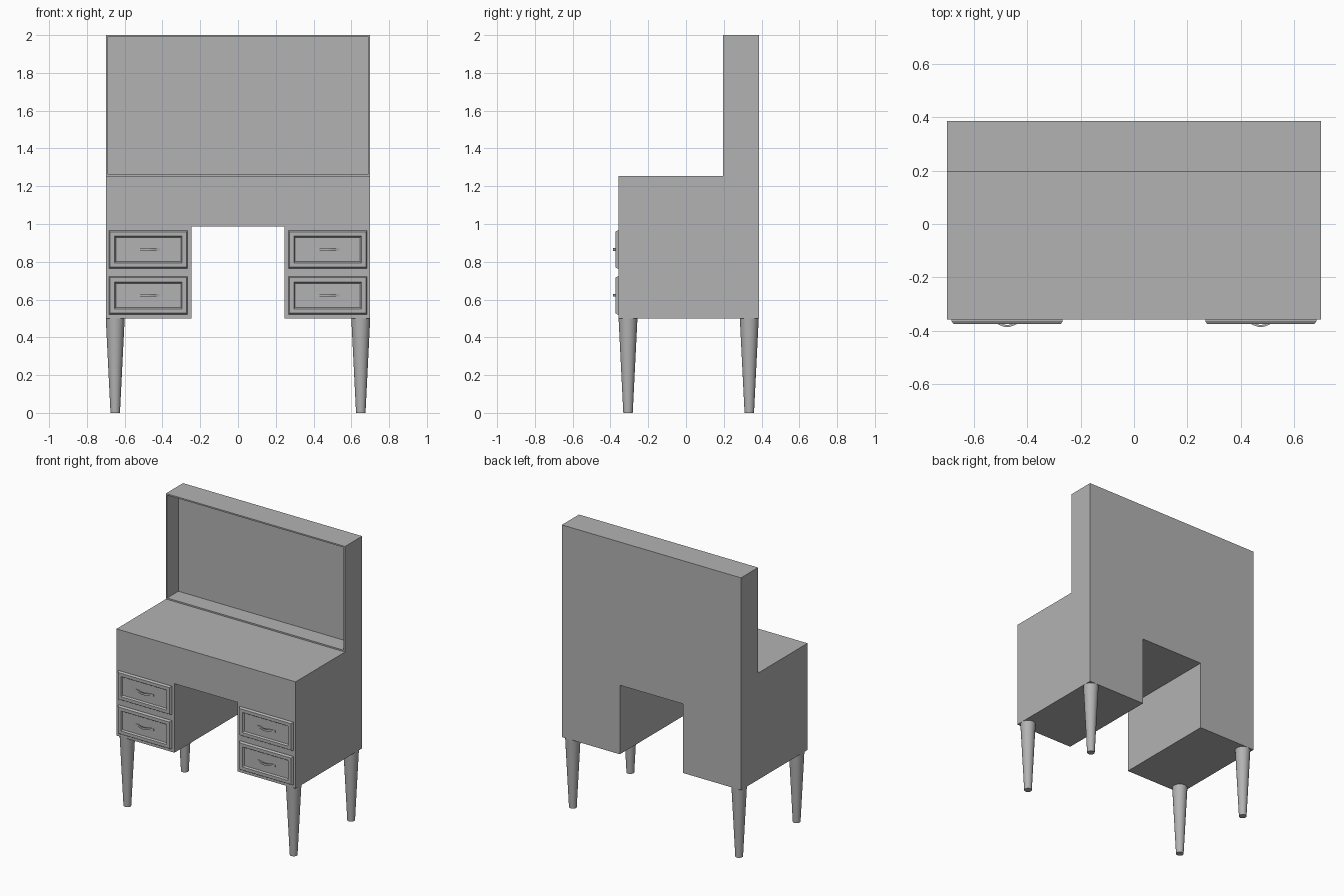
import bpy, bmesh, math
from mathutils import Vector

cube = bpy.data.objects.get("Cube")
if cube:
    bpy.data.objects.remove(cube, do_unlink=True)

grey = bpy.data.materials.new("plain grey")
grey.use_nodes = True
grey.diffuse_color = (0.45, 0.45, 0.45, 1)
grey.node_tree.nodes["Principled BSDF"].inputs["Base Color"].default_value = grey.diffuse_color

HALF_W, FRONT, BACK = 0.70, -0.357, 0.386
MIRROR_Y, DESK_Z, FLOOR_Z = 0.195, 1.254, 0.5


def finish(bm, name):
    bmesh.ops.recalc_face_normals(bm, faces=bm.faces)
    mesh = bpy.data.meshes.new(name)
    bm.to_mesh(mesh)
    bm.free()
    mesh.materials.append(grey)
    obj = bpy.data.objects.new(name, mesh)
    bpy.context.collection.objects.link(obj)
    return obj


def box_bm(lo, hi):
    bm = bmesh.new()
    bmesh.ops.create_cube(bm, size=1)
    lo, hi = Vector(lo), Vector(hi)
    for v in bm.verts:
        v.co = (lo + hi) / 2 + v.co * (hi - lo)
    return bm


def cut(obj, lo, hi):
    cutter = finish(box_bm(lo, hi), "cutter")
    cutter.hide_render = True
    mod = obj.modifiers.new("cut", 'BOOLEAN')
    mod.operation, mod.solver, mod.object = 'DIFFERENCE', 'EXACT', cutter
    bpy.context.view_layer.objects.active = obj
    bpy.ops.object.modifier_apply(modifier=mod.name)
    bpy.data.objects.remove(cutter, do_unlink=True)


# Cabinet: stepped side profile swept across the width
bm = bmesh.new()
profile = [(FRONT, FLOOR_Z), (BACK, FLOOR_Z), (BACK, 2), (MIRROR_Y, 2),
           (MIRROR_Y, DESK_Z), (FRONT, DESK_Z)]
face = bm.faces.new([bm.verts.new((-HALF_W, y, z)) for y, z in profile])
swept = bmesh.ops.extrude_face_region(bm, geom=[face])
bmesh.ops.translate(bm, vec=(2 * HALF_W, 0, 0),
                    verts=[g for g in swept["geom"] if isinstance(g, bmesh.types.BMVert)])
cabinet = finish(bm, "cabinet")

# Kneehole through the whole depth, and the recess in the upper back
cut(cabinet, (-0.247, -1, 0), (0.247, 1, 0.988))
cut(cabinet, (-HALF_W + 0.01, 0, DESK_Z + 0.01), (HALF_W - 0.01, MIRROR_Y + 0.125, 1.99))


# Drawer front: chamfered slab with a sunken panel
def drawer(name, x, z):
    bm = box_bm((x - 0.208, -0.364, z - 0.1), (x + 0.208, FRONT + 0.005, z + 0.1))
    front = min(bm.faces, key=lambda f: f.calc_center_median().y)
    bm.normal_update()

    def step(width, dy):
        bmesh.ops.inset_region(bm, faces=[front], thickness=width)
        for v in front.verts:
            v.co.y += dy

    step(0.009, -0.010)
    step(0.032, 0)
    step(0.003, 0.003)
    step(0.007, 0.008)
    finish(bm, name)


# Handle: shallow bow with a flat strip section
def handle(name, x, z):
    bm = bmesh.new()
    rings, steps = [], 16
    for i in range(steps + 1):
        t = 2 * i / steps - 1
        y = -0.386 + 0.022 * (1 - math.cos(t * math.pi)) / 2
        rings.append([bm.verts.new((x + 0.071 * t, y + dy, z + dz))
                      for dy, dz in ((0, -0.007), (0, 0.007), (0.008, 0.007), (0.008, -0.007))])
    for a, b in zip(rings, rings[1:]):
        for k in range(4):
            bm.faces.new((a[k], a[k - 1], b[k - 1], b[k]))
    bm.faces.new(rings[0])
    bm.faces.new(rings[-1])
    finish(bm, name)


# Tapered round leg
def leg(name, x, y):
    bm = bmesh.new()
    bmesh.ops.create_cone(bm, cap_ends=True, segments=32, radius1=0.025, radius2=0.05, depth=FLOOR_Z)
    bmesh.ops.translate(bm, vec=(x, y, FLOOR_Z / 2), verts=bm.verts)
    obj = finish(bm, name)
    bpy.ops.object.select_all(action='DESELECT')
    obj.select_set(True)
    bpy.context.view_layer.objects.active = obj
    bpy.ops.object.shade_smooth_by_angle(angle=math.radians(40))


for side, s in (("left", 1), ("right", -1)):
    for level, z in (("upper", 0.865), ("lower", 0.622)):
        drawer(f"{side}_{level}_drawer", s * 0.475, z)
        handle(f"{side}_{level}_handle", s * 0.475, z)
    leg(f"{side}_front_leg", s * 0.65, -0.307)
    leg(f"{side}_back_leg", s * 0.65, 0.335)
